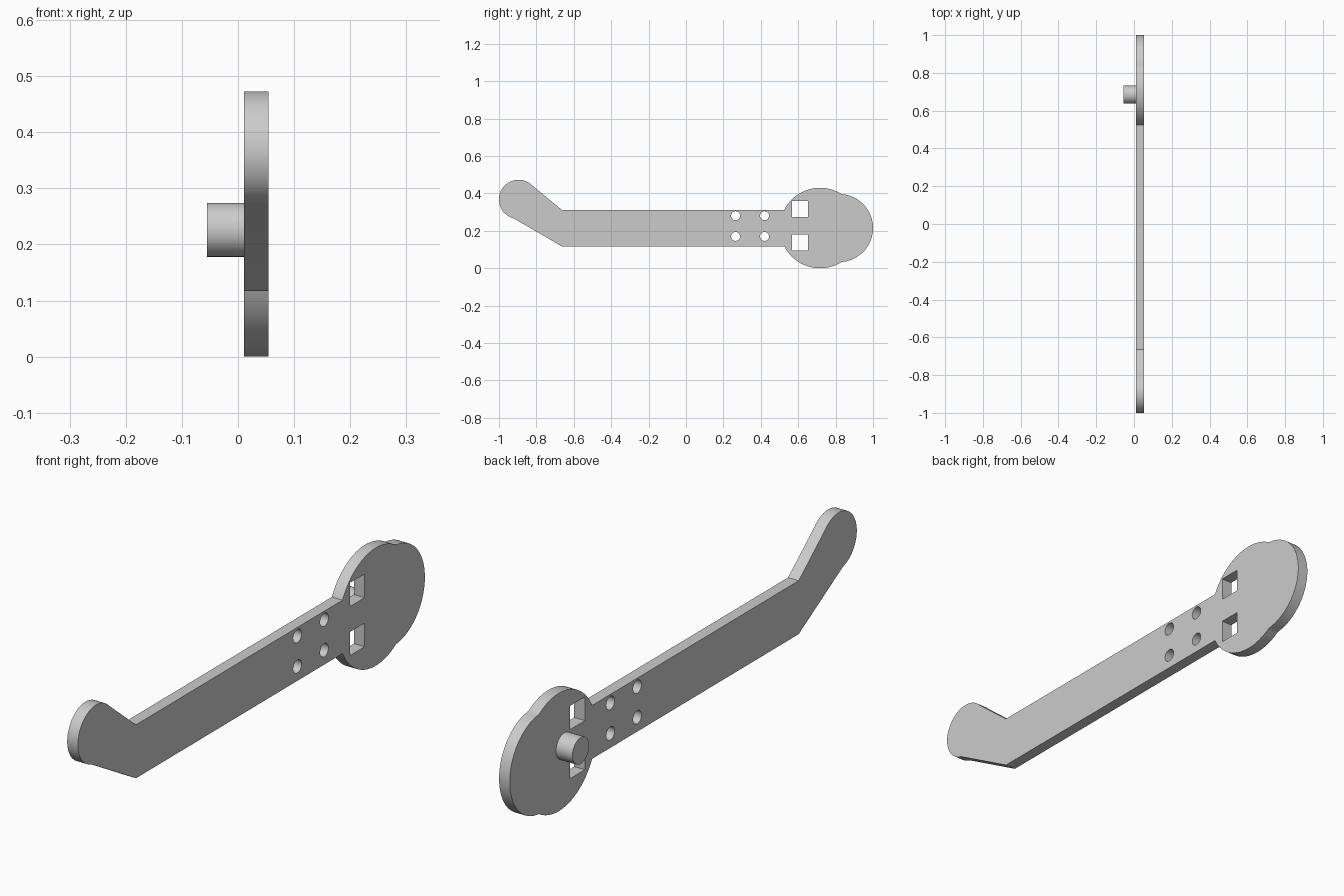
import bpy, bmesh
from math import cos, sin, pi, radians, atan2, sqrt

if "Cube" in bpy.data.objects:
    bpy.data.objects.remove(bpy.data.objects["Cube"])

X0, X1 = 0.011, 0.054          # plate faces


def arc(cy, cz, r, a0, a1, n):
    """Points on an arc in the y-z plane, angles in radians."""
    return [(cy + r * cos(a0 + (a1 - a0) * i / n),
             cz + r * sin(a0 + (a1 - a0) * i / n)) for i in range(n + 1)]


def circle(cy, cz, r, n=32):
    return arc(cy, cz, r, 0, 2 * pi, n)[:-1]


def rect(y0, y1, z0, z1):
    return [(y0, z0), (y1, z0), (y1, z1), (y0, z1)]


def extrude_loops(name, loops, x0, x1):
    """Fill closed y-z loops (inner ones become holes) and extrude along x."""
    cu = bpy.data.curves.new(name, 'CURVE')
    cu.dimensions = '2D'
    cu.fill_mode = 'BOTH'
    cu.extrude = (x1 - x0) / 2
    for pts in loops:
        sp = cu.splines.new('POLY')
        sp.points.add(len(pts) - 1)
        for p, (y, z) in zip(sp.points, pts):
            p.co = (y, z, 0, 1)
        sp.use_cyclic_u = True
    ob = bpy.data.objects.new(name, cu)
    bpy.context.collection.objects.link(ob)
    ob.rotation_euler = (pi / 2, 0, pi / 2)
    ob.location.x = (x0 + x1) / 2
    bpy.ops.object.select_all(action='DESELECT')
    ob.select_set(True)
    bpy.context.view_layer.objects.active = ob
    bpy.ops.object.convert(target='MESH')
    ob = bpy.context.object
    bm = bmesh.new()
    bm.from_mesh(ob.data)
    bmesh.ops.remove_doubles(bm, verts=bm.verts, dist=1e-5)
    bmesh.ops.recalc_face_normals(bm, faces=bm.faces)
    bm.to_mesh(ob.data)
    bm.free()
    bpy.ops.object.shade_smooth_by_angle(angle=radians(25))
    ob.name = name
    return ob


# Head: two overlapping discs
HZ = 0.215
BY, BR = 0.717, 0.215
NY, NR = 0.818, 0.182
d = NY - BY
ky = (BR**2 - NR**2 + d * d) / (2 * d)      # where the discs cross
kz = sqrt(BR**2 - ky**2)
a_big, a_nose = atan2(kz, ky), atan2(kz, ky - d)
a_arm = pi - atan2(0.0975, sqrt(BR**2 - 0.0975**2))   # where the arm joins

outline = (arc(NY, HZ, NR, -a_nose, a_nose, 48)
           + arc(BY, HZ, BR, a_big, a_arm, 32)[1:]
           + [(-0.665, 0.3125)]
           # Bent, rounded tail
           + arc(-0.895, 0.368, 0.105, radians(44), radians(256), 48)
           + [(-0.665, 0.1175)]
           + arc(BY, HZ, BR, -a_arm, -a_big, 32)[:-1])

# Bolt holes and square slots
holes = [circle(y, z, 0.024) for y in (0.265, 0.42) for z in (0.170, 0.281)]
slots = [rect(0.567, 0.652, z, z + 0.086) for z in (0.094, 0.273)]

extrude_loops("arm_plate", [outline] + holes + slots, X0, X1)

# Pivot pin on the back of the head
extrude_loops("pivot_pin", [circle(0.685, 0.226, 0.048, 48)], -0.055, X0 + 0.001)
